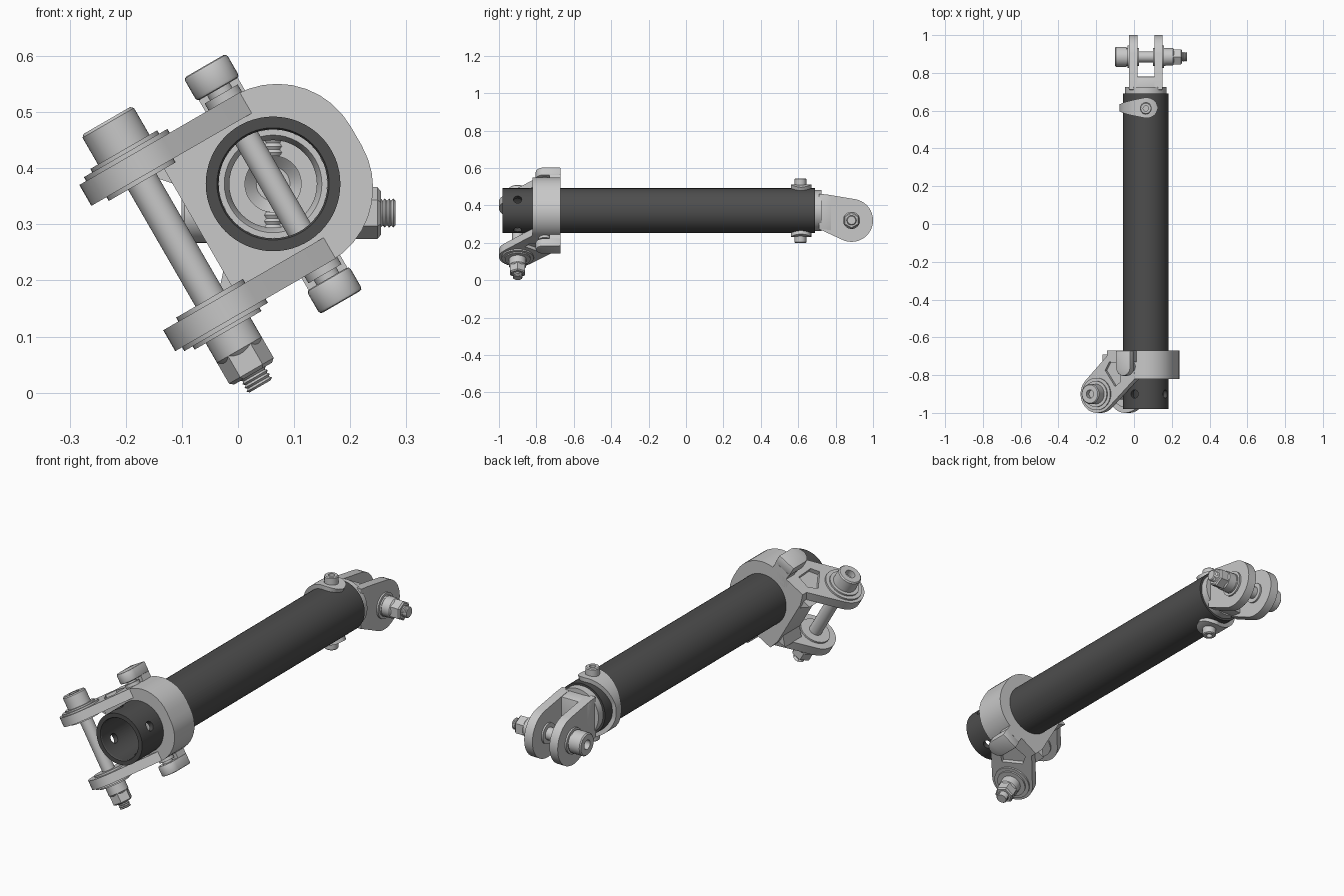
import bpy, bmesh
from math import radians, sin, cos, pi, sqrt
from mathutils import Matrix, Vector

cube = bpy.data.objects.get("Cube")
if cube:
    bpy.data.objects.remove(cube, do_unlink=True)


def material(name, value):
    m = bpy.data.materials.new(name)
    m.use_nodes = True
    col = (value, value, value, 1)
    m.diffuse_color = col
    m.node_tree.nodes["Principled BSDF"].inputs["Base Color"].default_value = col
    return m


METAL = material("light grey metal", 0.58)
DARK = material("dark grey tube", 0.075)

# Frames: origin on the tube axis, local z along each clevis bolt
AXIS = Matrix.Translation((0.0625, 0, 0.372))
FRONT = AXIS @ Matrix.Rotation(radians(150), 4, 'Y')
REAR = AXIS @ Matrix.Rotation(radians(90), 4, 'Y')
ALONG = AXIS @ Matrix.Rotation(radians(-90), 4, 'X')
SECTION = FRONT @ Matrix.Rotation(radians(90), 4, 'X')


def finish(name, bm, frame, mat=METAL):
    bmesh.ops.recalc_face_normals(bm, faces=bm.faces)
    bm.transform(frame)
    mesh = bpy.data.meshes.new(name)
    bm.to_mesh(mesh)
    bm.free()
    ob = bpy.data.objects.new(name, mesh)
    mesh.materials.append(mat)
    bpy.context.collection.objects.link(ob)
    return ob


def lathe(name, profile, frame, mat=METAL, steps=40, closed=False):
    """Revolve (radius, height) points about local z."""
    bm = bmesh.new()
    vs = [bm.verts.new((r, 0, z)) for r, z in profile]
    es = [bm.edges.new(p) for p in zip(vs, vs[1:])]
    if closed:
        es.append(bm.edges.new((vs[-1], vs[0])))
    bmesh.ops.spin(bm, geom=vs + es, cent=(0, 0, 0), axis=(0, 0, 1),
                   angle=2 * pi, steps=steps)
    bmesh.ops.remove_doubles(bm, verts=bm.verts, dist=1e-5)
    return finish(name, bm, frame, mat)


def rod(name, r, z0, z1, frame, steps=40, mat=METAL):
    return lathe(name, [(0, z0), (r, z0), (r, z1), (0, z1)], frame, mat, steps)


def washer(name, r, bore, z0, z1, frame):
    return lathe(name, [(bore, z0), (r, z0), (r, z1), (bore, z1)], frame, closed=True)


def thread(name, r, z0, z1, frame, turns=4):
    pts = [(0, z0)]
    step = (z1 - z0) / turns
    for i in range(turns):
        pts += [(r * 0.84, z0 + i * step), (r, z0 + (i + 0.5) * step)]
    return lathe(name, pts + [(r * 0.84, z1), (0, z1)], frame, steps=24)


def circle(x, y, r, n=40):
    return [(x + r * cos(2 * pi * i / n), y + r * sin(2 * pi * i / n)) for i in range(n)]


def plate(name, points, z0, z1, frame):
    """Convex outline extruded along local z."""
    bm = bmesh.new()
    for x, y in points:
        for z in (z0, z1):
            bm.verts.new((x, y, z))
    res = bmesh.ops.convex_hull(bm, input=bm.verts)
    junk = [v for v in set(res["geom_interior"] + res["geom_unused"])
            if isinstance(v, bmesh.types.BMVert)]
    bmesh.ops.delete(bm, geom=junk, context='VERTS')
    bmesh.ops.dissolve_limit(bm, angle_limit=radians(1), verts=bm.verts, edges=bm.edges)
    return finish(name, bm, frame)


def apply(ob, mod):
    bpy.context.view_layer.objects.active = ob
    bpy.ops.object.modifier_apply(modifier=mod.name)


def cut(targets, cutter):
    for ob in targets:
        mod = ob.modifiers.new("cut", 'BOOLEAN')
        mod.operation, mod.solver, mod.object = 'DIFFERENCE', 'EXACT', cutter
        apply(ob, mod)
    bpy.data.objects.remove(cutter, do_unlink=True)


def bevel(ob, width):
    mod = ob.modifiers.new("bevel", 'BEVEL')
    mod.width, mod.segments, mod.limit_method = width, 2, 'ANGLE'
    mod.angle_limit = radians(40)
    apply(ob, mod)


def clevis_bolt(end, frame, x, y, outer, seat):
    """Socket bolt, nut and washers through two lugs whose outer faces lie at +-outer."""
    f = frame @ Matrix.Translation((x, y, 0))
    inner = outer - 0.043
    top = -outer - 0.075
    lathe(end + "_bolt_head", [(0, top + 0.03), (0.022, top + 0.03), (0.022, top),
          (0.048, top), (0.053, top + 0.005), (0.053, -outer - 0.014),
          (0, -outer - 0.014)], f, steps=48)
    rod(end + "_bolt_shank", 0.029, -outer - 0.02, outer + 0.06, f)
    lathe(end + "_nut_collar", [(0, outer), (0.046, outer), (0.046, outer + 0.055),
          (0.04, outer + 0.062), (0, outer + 0.062)], f)
    lathe(end + "_hex_nut", [(0, outer + 0.055), (0.046, outer + 0.055),
          (0.046, outer + 0.098), (0.039, outer + 0.104), (0, outer + 0.104)], f, steps=6)
    thread(end + "_bolt_thread", 0.026, outer + 0.1, outer + 0.13, f)
    for s in (-1, 1):
        washer(end + "_bearing_flange", seat, 0.02, s * (outer - 0.002), s * (outer + 0.008), f)
        washer(end + "_bearing_washer", seat * 0.8, 0.02, s * outer, s * (outer + 0.015), f)
        washer(end + "_inner_washer", seat * 0.8, 0.02, s * (inner - 0.008), s * (inner + 0.002), f)


# Main tube with cross holes near the open end
tube = lathe("main_tube", [(0.12, -0.98), (0.12, 0.69), (0.097, 0.69), (0.097, -0.975),
             (0.1, -0.98)], ALONG, DARK, 64, closed=True)
for turn in (0, 90):
    hole = Matrix.Translation((0, -0.9, 0)) @ Matrix.Rotation(radians(turn), 4, 'Y')
    cut([tube], rod("hole_cutter", 0.022, -0.2, 0.2, FRONT @ hole, 24, DARK))

# Front clamp block around the tube
outline = [(0.14, -0.171), (0.155, -0.12), (0.155, 0.12), (0.14, 0.171)]
for s in (-1, 1):
    outline += circle(-0.02, s * 0.02, 0.151, 36)
clamp = plate("clamp_block", outline, 0.67, 0.82, SECTION)
cut([clamp], rod("bore_cutter", 0.1195, 0.6, 0.9, SECTION, 64))

# Front arms, with shallow pockets in their outer faces
arm_shape = circle(0.2, -0.9, 0.1) + [(0.14, -0.7), (0.06, -0.67), (-0.02, -0.67), (-0.03, -0.82)]
pocket = [(0.15, -0.775), (0.125, -0.73), (0.06, -0.74), (0.055, -0.835), (0.09, -0.86)]
arms = []
for s in (-1, 1):
    arm = plate("front_arm", arm_shape, s * 0.128, s * 0.171, FRONT)
    cut([arm, clamp], plate("pocket_cutter", pocket, s * 0.152, s * 0.2, FRONT))
    arms.append(arm)
    plate("arm_gusset", [(0.15, s * 0.13), (0.19, s * 0.13), (0.15, s * 0.085)],
          0.69, 0.815, SECTION)

    # Hooked lug, neck and cap over the cross pin
    lug_shape = circle(0, -0.76, 0.044, 24) + [(-0.044, -0.67), (0.044, -0.67)]
    lug = plate("pin_lug", lug_shape, s * 0.195, s * 0.243, FRONT)
    bevel(lug, 0.006)
    plate("lug_neck", [(-0.04, -0.73), (0.04, -0.73), (0.04, -0.67), (-0.04, -0.67)],
          s * 0.14, s * 0.2, FRONT)
    pin_frame = FRONT @ Matrix.Translation((0, -0.755, 0))
    washer("pin_collar", 0.034, 0.02, s * 0.16, s * 0.185, pin_frame)
rod("cross_pin", 0.023, -0.22, 0.22, pin_frame)
clevis_bolt("front", FRONT, 0.2, -0.9, 0.171, 0.086)

# Rear plug inside the tube and the fork base
lathe("rear_plug", [(0, 0.66), (0.03, 0.66), (0.05, 0.64), (0.05, 0.6), (0.078, 0.6),
      (0.078, 0.55), (0.087, 0.53), (0.097, 0.53), (0.097, 0.69), (0.11, 0.69),
      (0.11, 0.725), (0, 0.725)], ALONG, steps=48)
bevel(plate("fork_base", [(-0.09, 0.71), (0.1, 0.71), (0.11, 0.78), (-0.08, 0.78)],
            -0.088, 0.088, REAR), 0.004)
fork_shape = circle(0.052, 0.885, 0.115) + [(-0.09, 0.715), (-0.085, 0.76), (0.1, 0.715)]
for s in (-1, 1):
    plate("rear_fork_arm", fork_shape, s * 0.045, s * 0.088, REAR)
clevis_bolt("rear", REAR, 0.052, 0.885, 0.088, 0.06)

# Tapered half band wrapped round the tube, wide at top and bottom
bm = bmesh.new()
rows, end, n = [], 0.47, 64
for i in range(n + 1):
    a = -end + (pi + 2 * end) * i / n
    t = min(a, pi - a)
    if t < 0:
        w = 0.055 * sqrt(max(1 - (t / end) ** 2, 0.01))
    else:
        w = 0.055 - 0.035 * min(t / 1.3, 1)
    rows.append([bm.verts.new((-r * sin(a), 0.615 + side * w, r * cos(a)))
                 for r, side in ((0.118, -1), (0.14, -1), (0.14, 1), (0.118, 1))])
for p, q in zip(rows, rows[1:]):
    for k in range(4):
        j = (k + 1) % 4
        bm.faces.new((p[k], p[j], q[j], q[k]))
bm.faces.new(rows[0])
bm.faces.new(rows[-1])
finish("rear_half_band", bm, AXIS)

# Band screws, above and below
for turn in (0, 180):
    f = AXIS @ Matrix.Translation((0, 0.612, 0)) @ Matrix.Rotation(radians(turn), 4, 'X')
    lathe("band_screw_head", [(0, 0.115), (0.031, 0.115), (0.031, 0.169), (0.027, 0.173),
          (0.014, 0.173), (0.014, 0.155), (0, 0.155)], f, steps=32)
    thread("band_screw_thread", 0.02, 0.05, 0.118, f, 6)

# Smooth shading with sharp edges kept
bpy.ops.object.select_all(action='DESELECT')
for ob in bpy.context.collection.objects:
    if ob.type == 'MESH':
        ob.select_set(True)
        bpy.context.view_layer.objects.active = ob
bpy.ops.object.shade_smooth_by_angle(angle=radians(30))
